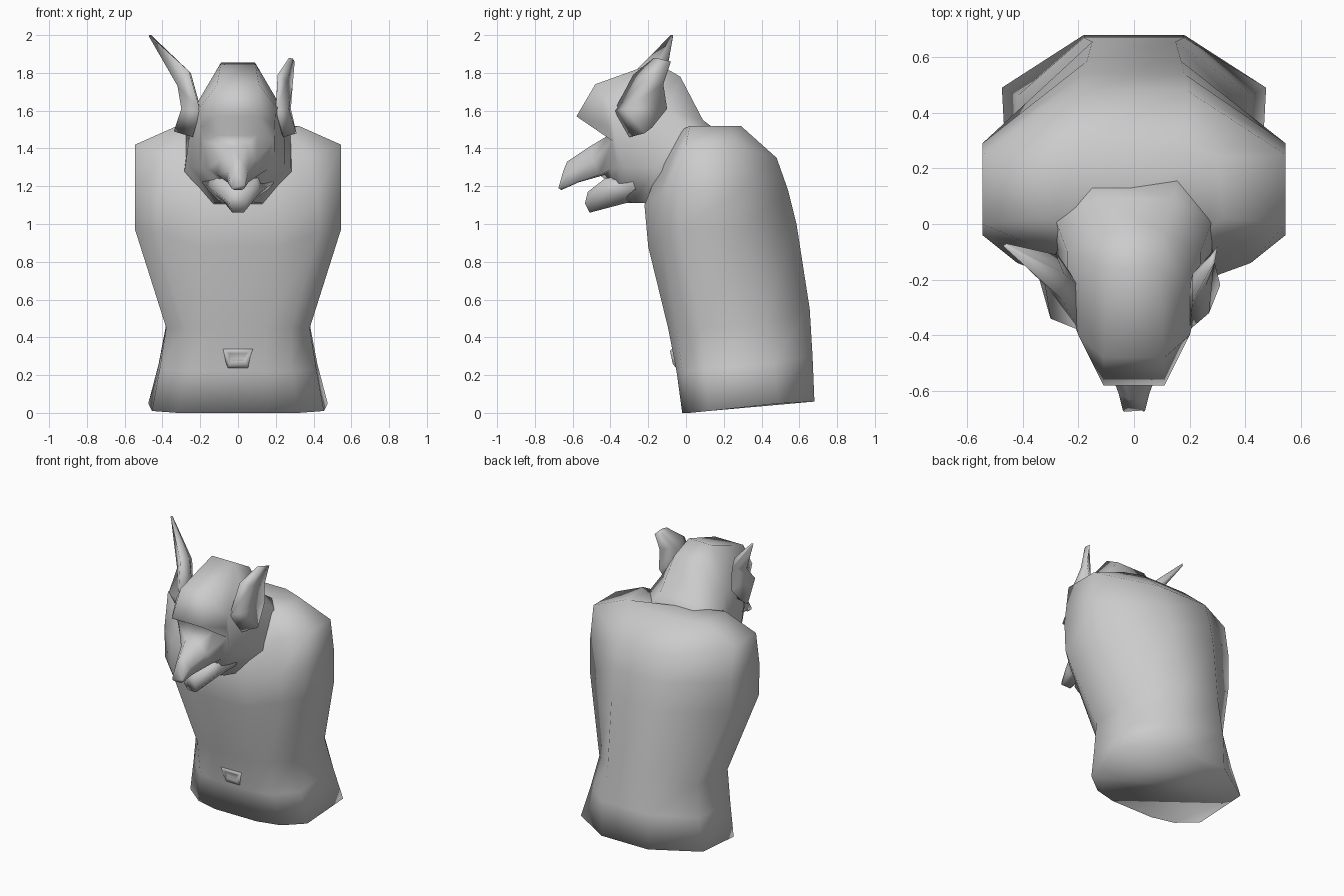
import bpy, bmesh


def skin(name, rings):
    """Join equal closed rings of points into a capped, smooth surface."""
    bm = bmesh.new()
    rows = [[bm.verts.new(p) for p in ring] for ring in rings]
    n = len(rows[0])
    for a, b in zip(rows, rows[1:]):
        for i in range(n):
            j = (i + 1) % n
            bm.faces.new((a[i], a[j], b[j], b[i]))
    bm.faces.new(rows[0][::-1])
    bm.faces.new(rows[-1])
    bmesh.ops.recalc_face_normals(bm, faces=bm.faces)
    mesh = bpy.data.meshes.new(name)
    bm.to_mesh(mesh)
    bm.free()
    for p in mesh.polygons:
        p.use_smooth = True
    ob = bpy.data.objects.new(name, mesh)
    bpy.context.collection.objects.link(ob)
    return ob


def mirrored(name, halves):
    """Skin from right-hand half rings, mirrored across x."""
    return skin(name, [h + [(-x, y, z) for x, y, z in reversed(h)] for h in halves])


# torso: hips, waist, chest, shoulders (front to back around the right side)
mirrored("torso", [
    [(.16, -.02, 0), (.32, .02, 0), (.455, .12, .01), (.475, .49, .05), (.18, .68, .06)],
    [(.15, -.05, .22), (.28, -.02, .22), (.415, .10, .23), (.42, .46, .26), (.18, .67, .30)],
    [(.15, -.095, .45), (.28, -.05, .45), (.38, .08, .45), (.38, .42, .47), (.15, .655, .55)],
    [(.20, -.20, .88), (.43, -.13, .95), (.545, -.03, .97), (.545, .29, .97), (.17, .585, 1.0)],
    [(.20, -.22, 1.10), (.42, -.14, 1.15), (.545, -.04, 1.18), (.545, .29, 1.18), (.18, .54, 1.18)],
    [(.22, -.14, 1.30), (.38, -.07, 1.36), (.545, .0, 1.42), (.545, .25, 1.42), (.19, .48, 1.35)],
    [(.18, -.04, 1.46), (.26, -.02, 1.50), (.32, .02, 1.52), (.30, .24, 1.52), (.17, .29, 1.52)],
])

# navel: small raised rim with a sunken centre
mirrored("navel", [
    [(.09, -.06, .35), (.06, -.04, .22)],
    [(.07, -.085, .33), (.045, -.07, .26)],
    [(.045, -.072, .315), (.03, -.06, .275)],
])

# neck, skull and upper muzzle, nape to nose (top, temple, cheek, underside)
mirrored("head", [
    [(.16, .17, 1.49), (.28, .10, 1.45), (.30, .05, 1.25), (.15, .0, 1.05)],
    [(.14, .09, 1.55), (.28, .01, 1.50), (.29, -.09, 1.25), (.14, -.16, 1.04)],
    [(.11, -.03, 1.78), (.24, -.10, 1.60), (.28, -.16, 1.30), (.13, -.22, 1.11)],
    [(.09, -.16, 1.855), (.24, -.24, 1.60), (.25, -.26, 1.30), (.10, -.28, 1.11)],
    [(.11, -.48, 1.74), (.20, -.40, 1.62), (.21, -.33, 1.30), (.09, -.31, 1.12)],
    [(.11, -.58, 1.57), (.195, -.41, 1.52), (.19, -.36, 1.30), (.08, -.34, 1.14)],
    [(.10, -.41, 1.47), (.19, -.39, 1.44), (.16, -.40, 1.29), (.07, -.38, 1.20)],
    [(.05, -.51, 1.41), (.10, -.49, 1.34), (.11, -.46, 1.26), (.06, -.43, 1.26)],
    [(.02, -.63, 1.33), (.055, -.61, 1.28), (.055, -.58, 1.22), (.03, -.57, 1.22)],
    [(.015, -.65, 1.28), (.04, -.67, 1.21), (.035, -.675, 1.19), (.02, -.66, 1.18)],
])

# lower jaw
mirrored("lower_jaw", [
    [(.12, -.28, 1.27), (.19, -.28, 1.22), (.10, -.24, 1.11)],
    [(.10, -.43, 1.24), (.12, -.42, 1.17), (.07, -.32, 1.11)],
    [(.03, -.52, 1.17), (.045, -.535, 1.11), (.03, -.51, 1.06)],
])

# ears: the two differ, one short and one long (front, outer, back, inner)
skin("short_ear", [
    [(.24, -.30, 1.46), (.31, -.22, 1.48), (.29, -.18, 1.51), (.22, -.22, 1.50)],
    [(.20, -.38, 1.60), (.27, -.32, 1.61), (.28, -.10, 1.61), (.20, -.22, 1.62)],
    [(.21, -.28, 1.79), (.26, -.22, 1.76), (.29, -.12, 1.74), (.21, -.18, 1.75)],
    [(.27, -.17, 1.88), (.29, -.14, 1.875), (.30, -.08, 1.86), (.27, -.12, 1.86)],
])
skin("long_ear", [
    [(-.24, -.30, 1.46), (-.34, -.20, 1.49), (-.30, -.18, 1.52), (-.23, -.22, 1.50)],
    [(-.20, -.38, 1.60), (-.30, -.34, 1.61), (-.28, -.10, 1.61), (-.20, -.22, 1.62)],
    [(-.26, -.27, 1.81), (-.32, -.22, 1.73), (-.28, -.11, 1.76), (-.25, -.18, 1.80)],
    [(-.47, -.08, 2.0), (-.47, -.075, 1.99), (-.46, -.07, 1.985), (-.46, -.07, 2.0)],
])
